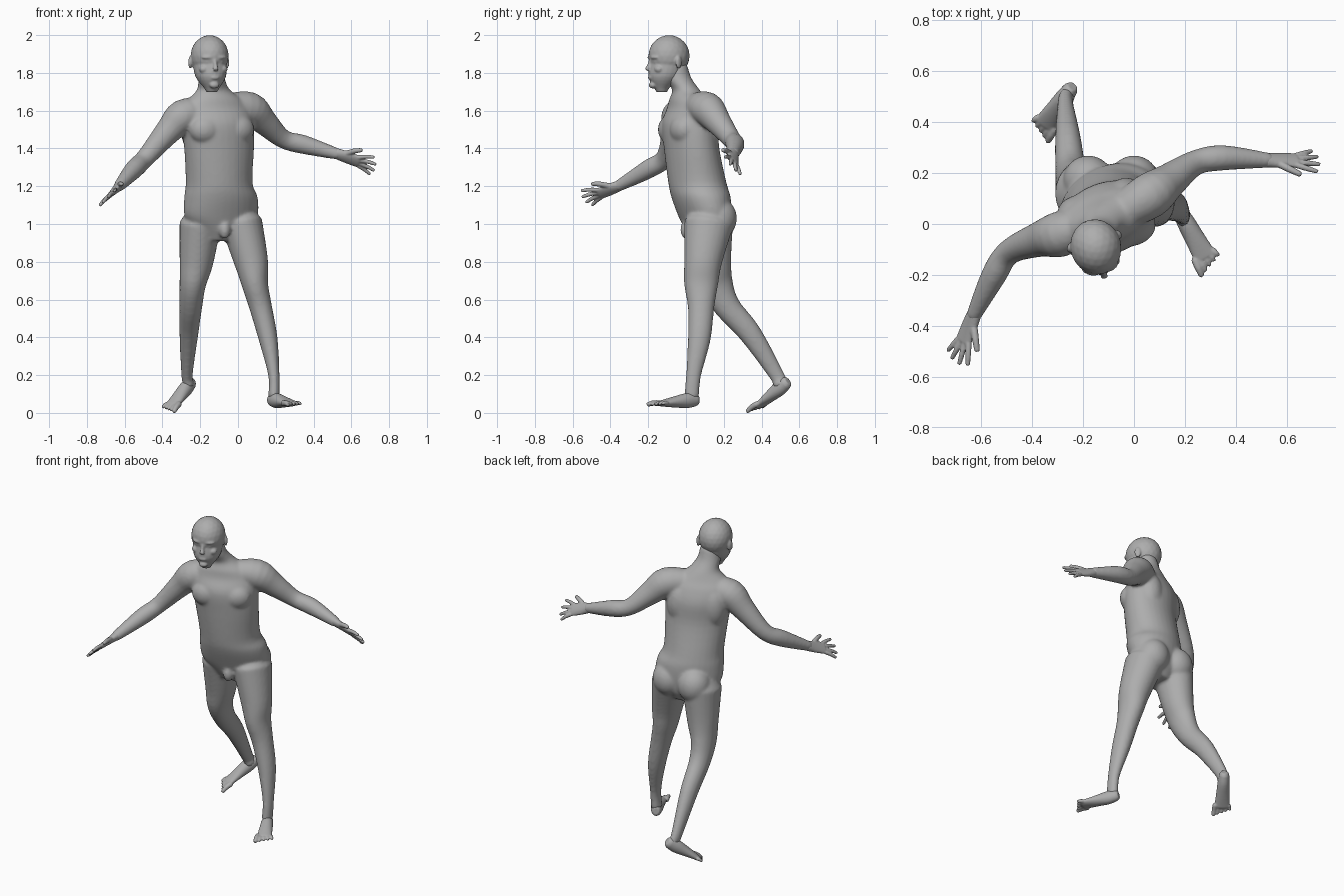
import bpy, bmesh
from math import sin, cos, pi, radians
from mathutils import Vector, Matrix

if "Cube" in bpy.data.objects:
    bpy.data.objects.remove(bpy.data.objects["Cube"])

GREY = (0.42, 0.42, 0.42, 1)
skin = bpy.data.materials.new("plain_grey")
skin.use_nodes = True
skin.diffuse_color = GREY
skin.node_tree.nodes["Principled BSDF"].inputs["Base Color"].default_value = GREY


def spline(keys, steps=4):
    """Smooth in-between rows through a list of key rows."""
    rows = [keys[0], *keys, keys[-1]]
    result = []
    for before, start, end, after in zip(rows, rows[1:], rows[2:], rows[3:]):
        for step in range(steps):
            t = step / steps
            result.append([q + t * ((r - p) + t * ((2*p - 5*q + 4*r - s) + t * (3*q - p - 3*r + s))) / 2
                           for p, q, r, s in zip(before, start, end, after)])
            result[-1] = [q + t * ((r - p) + t * ((2*p - 5*q + 4*r - s) + t * (3*q - p - 3*r + s))) / 2
                          for p, q, r, s in zip(before, start, end, after)]
    return result + [list(keys[-1])]


def loft(bm, centres, radii, side=(1, 0, 0), level=False, sides=24):
    """Rounded tube through centre points, with a half width and half depth at each."""
    rows = spline([(*centre, *radius) for centre, radius in zip(centres, radii)])
    points = [Vector(row[:3]) for row in rows]
    last = len(points) - 1
    rings = []
    for i, (centre, row) in enumerate(zip(points, rows)):
        along = (points[min(i + 1, last)] - points[max(i - 1, 0)]).normalized()
        if level:
            along = Vector((0, 0, 1))
        across = Vector(side)
        across = (across - along * across.dot(along)).normalized()
        rings.append((centre, across, along.cross(across), along, row[3], row[4]))

    def dome(ring, sign):
        centre, across, deep, along, width, depth = ring
        return (centre + along * sign * min(width, depth) * 0.55,
                across, deep, along, width * 0.7, depth * 0.7)

    rings = [dome(rings[0], -1), *rings, dome(rings[-1], 1)]
    loops = []
    for centre, across, deep, along, width, depth in rings:
        angles = [2 * pi * k / sides for k in range(sides)]
        loops.append([bm.verts.new(centre + across * width * cos(a) + deep * depth * sin(a))
                      for a in angles])
    for low, high in zip(loops, loops[1:]):
        for k in range(sides):
            bm.faces.new((low[k - 1], low[k], high[k], high[k - 1]))
    bm.faces.new(loops[0])
    bm.faces.new(loops[-1])


def blob(bm, place, radii, yaw=0):
    """Ellipsoid for a muscle or facial feature."""
    matrix = (Matrix.Translation(place) @ Matrix.Rotation(yaw, 4, 'Z')
              @ Matrix.Diagonal((*radii, 1)))
    bmesh.ops.create_icosphere(bm, subdivisions=3, radius=1, matrix=matrix)


def digit(bm, base, tip, side, radius):
    """Finger or toe with a slight arch at the middle joint."""
    middle = base.lerp(tip, 0.5) + Vector((0, 0, radius * 0.3))
    loft(bm, [base, middle, base.lerp(tip, 0.93)],
         [(radius * k, radius * k) for k in (1.1, 1, 0.8)], side, sides=12)


def finish(name, bm, voxel, smoothing):
    """Fuse overlapping volumes into one smooth skin."""
    bmesh.ops.recalc_face_normals(bm, faces=bm.faces)
    mesh = bpy.data.meshes.new(name)
    bm.to_mesh(mesh)
    bm.free()
    part = bpy.data.objects.new(name, mesh)
    bpy.context.collection.objects.link(part)
    fuse = part.modifiers.new("fuse", 'REMESH')
    fuse.mode, fuse.voxel_size = 'VOXEL', voxel
    soften = part.modifiers.new("soften", 'SMOOTH')
    soften.factor, soften.iterations = 0.5, smoothing
    evaluated = part.evaluated_get(bpy.context.evaluated_depsgraph_get())
    fused = bpy.data.meshes.new_from_object(evaluated)
    part.modifiers.clear()
    part.data = fused
    fused.materials.clear()
    fused.materials.append(skin)
    for face in fused.polygons:
        face.use_smooth = True
    return part


# Torso and neck, turned a little to the left
YAW = radians(20)
across = Vector((cos(YAW), sin(YAW), 0))
ahead = Vector((sin(YAW), -cos(YAW), 0))
bm = bmesh.new()
loft(bm,
     [(-.09, .11, .97), (-.09, .1, 1.04), (-.09, .08, 1.14), (-.1, .06, 1.22), (-.1, .03, 1.4), (-.11, .02, 1.53),
      (-.12, .02, 1.61), (-.12, .01, 1.66), (-.13, 0, 1.71), (-.14, -.04, 1.77), (-.14, -.05, 1.83)],
     [(.15, .11), (.2, .13), (.2, .15), (.18, .15), (.19, .14), (.2, .14),
      (.19, .11), (.15, .09), (.09, .07), (.07, .07), (.06, .06)], across, level=True, sides=32)
chest = Vector((-.11, .02, 1.5))
for s in (-1, 1):
    blob(bm, chest + across * s * .09 + ahead * .07, (.09, .07, .08), YAW)  # chest muscle
    blob(bm, chest + across * s * .1 - ahead * .06, (.08, .07, .13), YAW)  # shoulder blade
    blob(bm, (-.09 + s * .09, .17, 1.03), (.1, .1, .11))  # buttock
blob(bm, (-.07, 0, .97), (.03, .03, .05))  # groin

# Arms, from inside the shoulder to the wrist
ARM = [(r, r) for r in (.07, .09, .07, .05, .05, .03)]
LEFT_WRIST = (.53, .25, 1.37)
RIGHT_WRIST = (-.63, -.36, 1.2)
for arm in ([(-.06, .04, 1.62), (.06, .11, 1.61), (.14, .17, 1.54), (.24, .24, 1.45), (.35, .26, 1.42), LEFT_WRIST],
            [(-.18, 0, 1.6), (-.29, -.04, 1.57), (-.37, -.06, 1.49), (-.49, -.11, 1.35), (-.55, -.2, 1.29), RIGHT_WRIST]):
    loft(bm, arm, ARM, (0, 1, 0))

# Legs, from the hip to the ankle
LEG = [(.11, .13), (.09, .1), (.07, .09), (.06, .07), (.05, .06), (.03, .04), (.03, .04)]
for leg in ([(.02, .12, 1), (.07, .09, .8), (.09, .08, .68), (.12, .08, .56), (.16, .07, .39), (.19, .04, .2), (.19, .03, .09)],
            [(-.2, .12, 1), (-.22, .14, .8), (-.24, .16, .68), (-.25, .22, .56), (-.26, .34, .42), (-.27, .48, .2), (-.26, .5, .15)]):
    loft(bm, leg, LEG)
    blob(bm, Vector(leg[3]) + Vector((0, -.04, 0)), (.04, .03, .05))  # kneecap
finish("body", bm, .009, 8)

# Head, built facing the front and then turned
bm = bmesh.new()
blob(bm, (0, 0, 1.89), (.1, .11, .11))  # skull
loft(bm, [(0, -.04, 1.72), (0, -.02, 1.78), (0, 0, 1.86)], [(.04, .04), (.08, .09), (.09, .1)], level=True)  # jaw
loft(bm, [(0, -.1, 1.87), (0, -.11, 1.84), (0, -.12, 1.82)], [(.01, .01), (.01, .01), (.016, .012)])  # nose
blob(bm, (0, -.1, 1.775), (.026, .014, .012))  # lips
blob(bm, (0, -.09, 1.735), (.026, .02, .018))  # chin
for s in (-1, 1):
    blob(bm, (s * .036, -.088, 1.882), (.034, .02, .011), s * .3)  # brow
    blob(bm, (s * .036, -.082, 1.857), (.016, .014, .01))  # eye
    blob(bm, (s * .05, -.07, 1.82), (.028, .025, .022))  # cheek
    blob(bm, (s * .1, .025, 1.855), (.01, .02, .034), s * .45)  # ear
head = finish("head", bm, .0055, 4)
head.location = (-.15, -.09, 0)
head.rotation_euler.z = radians(16)


def hand(name, wrist, knuckles, side):
    """Flat palm with four fanned fingers and a thumb; side points to the little finger."""
    wrist, knuckles, side = Vector(wrist), Vector(knuckles), Vector(side).normalized()
    forward = (knuckles - wrist).normalized()
    bm = bmesh.new()
    loft(bm, [wrist.lerp(knuckles, t) for t in (-.1, .4, 1)],
         [(.03, .027), (.038, .02), (.04, .014)], side)
    for i, length in enumerate((.09, .1, .09, .065)):
        spread = side * (i - 1.5)
        base = knuckles + spread * .02
        digit(bm, base, base + (forward + spread * .3) * length, side, .011)
    digit(bm, wrist.lerp(knuckles, .35) - side * .02,
          knuckles - side * .09 + forward * .02, side, .014)
    finish(name, bm, .0045, 3)


hand("left_hand", LEFT_WRIST, (.64, .25, 1.33), (0, .64, -.77))
hand("right_hand", RIGHT_WRIST, (-.67, -.46, 1.16), (-.66, .28, -.65))


def foot(name, heel, ball, outward):
    """Wedge from heel to ball with five toes, the big toe on the inner side."""
    heel, ball = Vector(heel), Vector(ball)
    forward = (ball - heel).normalized()
    side = Vector((-forward.y, forward.x, 0)).normalized() * outward
    bm = bmesh.new()
    loft(bm, [heel.lerp(ball, t) for t in (0, .25, .6, 1)],
         [(.03, .035), (.036, .04), (.04, .03), (.046, .016)], side)
    for i in range(5):
        base = ball + side * (i - 2) * .02
        tip = ball + side * (i - 2) * .024 + forward * (.06 - i * .01)
        digit(bm, base - forward * .01, tip, side, .015 if i == 0 else .011)
    finish(name, bm, .005, 4)


foot("left_foot", (.18, .05, .07), (.28, -.13, .05), 1)
foot("right_foot", (-.25, .53, .16), (-.35, .39, .04), -1)
